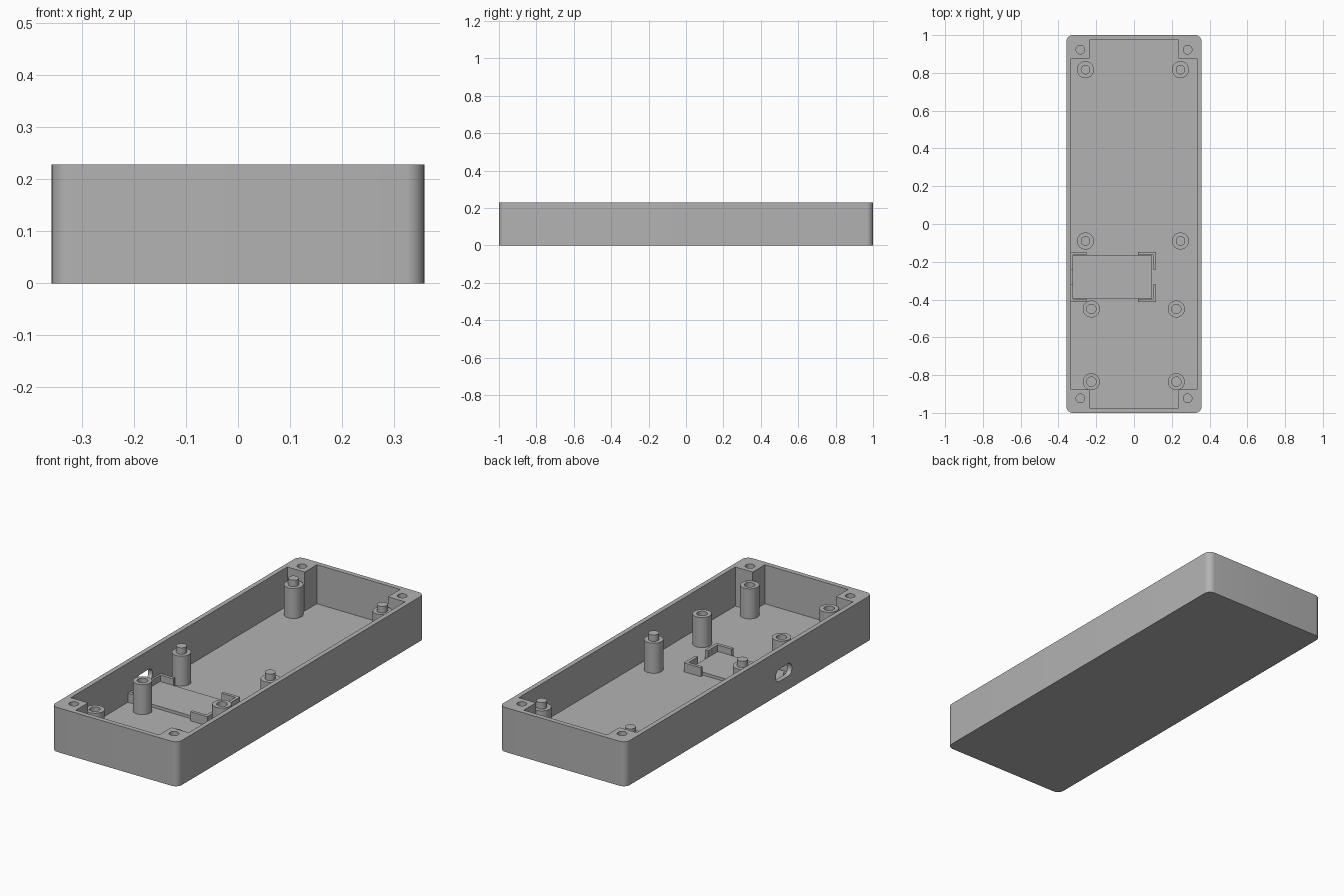
import bpy
import bmesh
from math import cos, sin, tau, pi, radians

if "Cube" in bpy.data.objects:
    bpy.data.objects.remove(bpy.data.objects["Cube"], do_unlink=True)

HX, HY, TOP, FLOOR = 0.358, 1.0, 0.228, 0.028

grey = bpy.data.materials.new("plain grey")
grey.use_nodes = True
COLOUR = (0.45, 0.45, 0.45, 1)
grey.diffuse_color = COLOUR
grey.node_tree.nodes["Principled BSDF"].inputs["Base Color"].default_value = COLOUR


def finish(name, bm):
    """Turn a bmesh into a named object with the shared material."""
    bmesh.ops.recalc_face_normals(bm, faces=bm.faces)
    mesh = bpy.data.meshes.new(name)
    bm.to_mesh(mesh)
    bm.free()
    mesh.materials.append(grey)
    obj = bpy.data.objects.new(name, mesh)
    bpy.context.collection.objects.link(obj)
    return obj


def activate(obj):
    bpy.ops.object.select_all(action='DESELECT')
    obj.select_set(True)
    bpy.context.view_layer.objects.active = obj


def smooth(obj):
    activate(obj)
    bpy.ops.object.shade_smooth_by_angle(angle=radians(35))


def prism(name, outline, z0, z1):
    """Extrude an outline in x and y from z0 to z1."""
    bm = bmesh.new()
    face = bm.faces.new([bm.verts.new((x, y, z0)) for x, y in outline])
    moved = bmesh.ops.extrude_face_region(bm, geom=[face])["geom"]
    bmesh.ops.translate(bm, vec=(0, 0, z1 - z0),
                        verts=[v for v in moved if isinstance(v, bmesh.types.BMVert)])
    return finish(name, bm)


def rounded(hx, hy, r, steps=8):
    """Outline of a rectangle with round corners."""
    points = []
    for i, (sx, sy) in enumerate([(1, 1), (-1, 1), (-1, -1), (1, -1)]):
        for k in range(steps + 1):
            a = (i + k / steps) * pi / 2
            points.append((sx * (hx - r) + r * cos(a), sy * (hy - r) + r * sin(a)))
    return points


def circle(x, y, r, n=32):
    return [(x + r * cos(tau * k / n), y + r * sin(tau * k / n)) for k in range(n)]


def lathe(name, profile, x, y):
    """Spin a radius and height profile around a vertical axis."""
    bm = bmesh.new()
    verts = [bm.verts.new((r, 0, z)) for r, z in profile]
    edges = [bm.edges.new(pair) for pair in zip(verts, verts[1:])]
    bmesh.ops.spin(bm, geom=verts + edges, cent=(0, 0, 0), axis=(0, 0, 1),
                   angle=tau, steps=32)
    bmesh.ops.remove_doubles(bm, verts=bm.verts, dist=0.0005)
    obj = finish(name, bm)
    obj.location = (x, y, 0)
    smooth(obj)


def cut(target, cutter):
    activate(target)
    mod = target.modifiers.new("cut", 'BOOLEAN')
    mod.operation = 'DIFFERENCE'
    mod.solver = 'EXACT'
    mod.object = cutter
    bpy.ops.object.modifier_apply(modifier=mod.name)
    bpy.data.objects.remove(cutter, do_unlink=True)


# Tray shell with a cavity that leaves solid corner blocks
shell = prism("tray_shell", rounded(HX, HY, 0.035), 0, TOP)
ix, iy, bx, by = 0.334, 0.975, 0.236, 0.876
quarter = [(ix, by), (bx, by), (bx, iy)]
cavity = []
for sx, sy in [(1, 1), (-1, 1), (-1, -1), (1, -1)]:
    corner = [(sx * x, sy * y) for x, y in quarter]
    cavity += corner if sx * sy > 0 else corner[::-1]
cut(shell, prism("cavity_cutter", cavity, FLOOR, TOP + 0.1))

# Screw holes in the corner blocks
for sx in (-1, 1):
    for sy in (-1, 1):
        cut(shell, prism("screw_cutter", circle(sx * 0.284, sy * 0.923, 0.023),
                         0.06, TOP + 0.1))

# Connector slot through the side wall
slot = prism("slot_cutter", rounded(0.032, 0.065, 0.03), -0.05, 0.05)
slot.rotation_euler = (0, pi / 2, 0)
slot.location = (-HX, -0.28, 0.1)
bpy.context.view_layer.update()
cut(shell, slot)
smooth(shell)

# Locating posts with pins, and screw posts with holes
BASE, SHOULDER, R, PIN = FLOOR - 0.004, 0.182, 0.045, 0.025
for side, x in (("right", -0.257), ("left", 0.246)):
    for end, y in (("back", 0.817), ("middle", -0.09)):
        lathe(f"pin_post_{end}_{side}",
              [(0, 0.215), (PIN, 0.215), (PIN, SHOULDER), (R, SHOULDER), (R, BASE)], x, y)
for side, x in (("right", -0.226), ("left", 0.224)):
    for end, y in (("middle", -0.45), ("front", -0.835)):
        lathe(f"screw_post_{end}_{side}",
              [(0, 0.06), (PIN, 0.06), (PIN, SHOULDER), (R, SHOULDER), (R, BASE)], x, y)

# Raised board pad
prism("board_pad", [(-0.325, -0.394), (0.096, -0.394), (0.096, -0.168), (-0.325, -0.168)],
      BASE, 0.043)

# Corner brackets around the pad
for side, cx, sx, arm, t in (("right", -0.336, 1, 0.084, 0.012), ("left", 0.116, -1, 0.096, 0.016)):
    for end, cy, sy in (("front", -0.414, 1), ("back", -0.148, -1)):
        shape = [(0, 0), (arm, 0), (arm, 0.016), (t, 0.016), (t, 0.093), (0, 0.093)]
        prism(f"bracket_{end}_{side}", [(cx + sx * a, cy + sy * b) for a, b in shape],
              BASE, 0.074)
